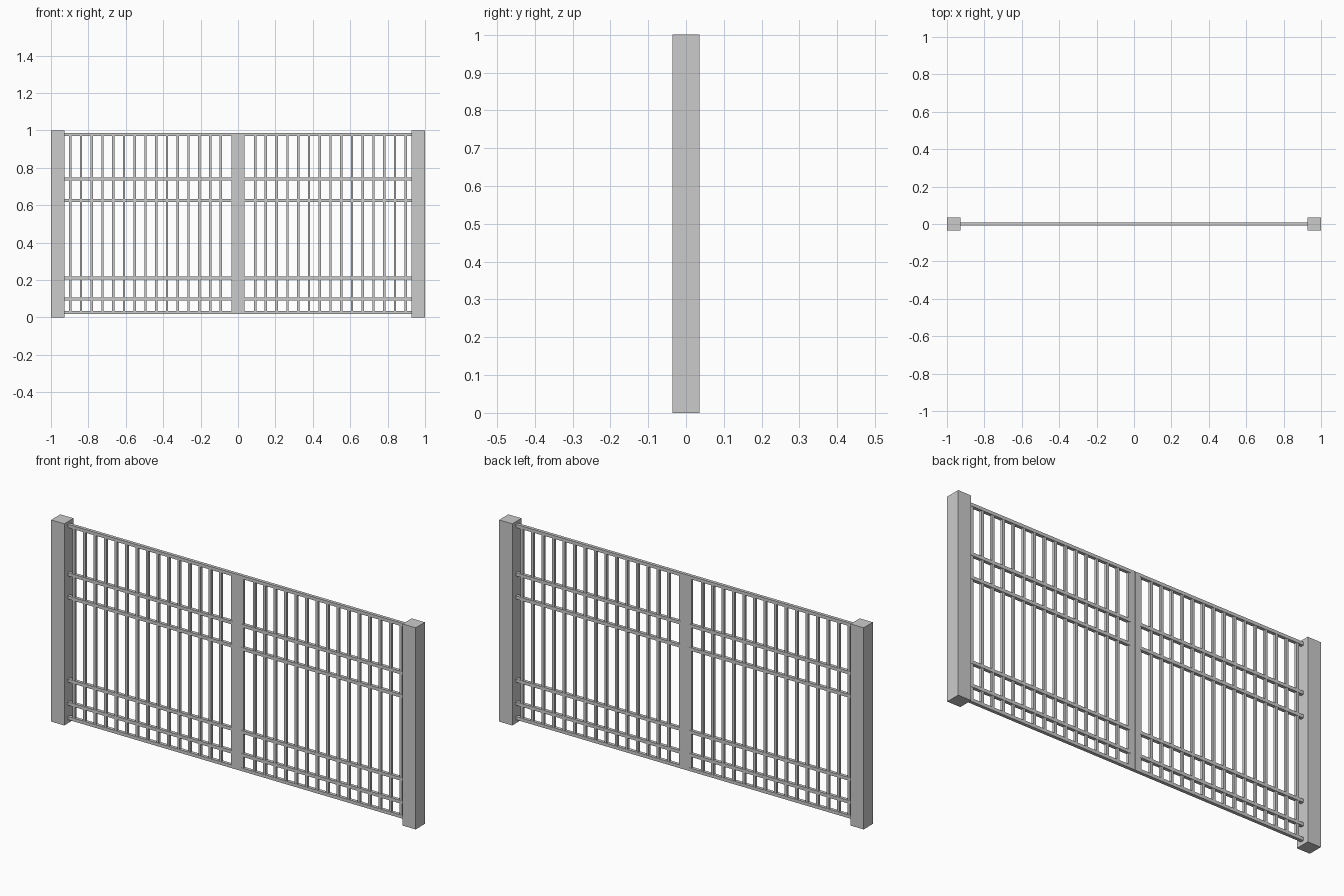
import bpy

if "Cube" in bpy.data.objects:
    bpy.data.objects.remove(bpy.data.objects["Cube"])


def box(name, x0, x1, depth, z0, z1):
    """Axis-aligned box centred on y = 0."""
    bpy.ops.mesh.primitive_cube_add(size=1, location=((x0 + x1) / 2, 0, (z0 + z1) / 2))
    ob = bpy.context.object
    ob.name = name
    ob.scale = (x1 - x0, depth, z1 - z0)
    bpy.ops.object.transform_apply(location=False, rotation=False, scale=True)
    return ob


def mirrored_box(name, x0, x1, depth, z0, z1):
    """The same box on the right and left leaf."""
    box("right_" + name, x0, x1, depth, z0, z1)
    box("left_" + name, -x1, -x0, depth, z0, z1)


POST_IN = 0.928
RAIL = 0.016
BAR = 0.013
Z_LOW, Z_HIGH = 0.018, 0.987

# Square gate posts
mirrored_box("post", POST_IN, 1.0, 0.072, 0.0, 1.0)

# Meeting stiles at the centre
STILE = 0.025
mirrored_box("meeting_stile", 0.0005, STILE, RAIL, Z_LOW, Z_HIGH)

# Horizontal rails
for i, z in enumerate((0.026, 0.098, 0.212, 0.624, 0.739, 0.979)):
    mirrored_box(f"rail_{i}", STILE, POST_IN, RAIL, z - RAIL / 2, z + RAIL / 2)

# Vertical bars, the first one tucked against the stile
mirrored_box("bar_0", STILE, 0.035, BAR, 0.026, 0.979)
for i in range(15):
    x = 0.092 + i * 0.0575
    mirrored_box(f"bar_{i + 1}", x - BAR / 2, x + BAR / 2, BAR, 0.026, 0.979)
